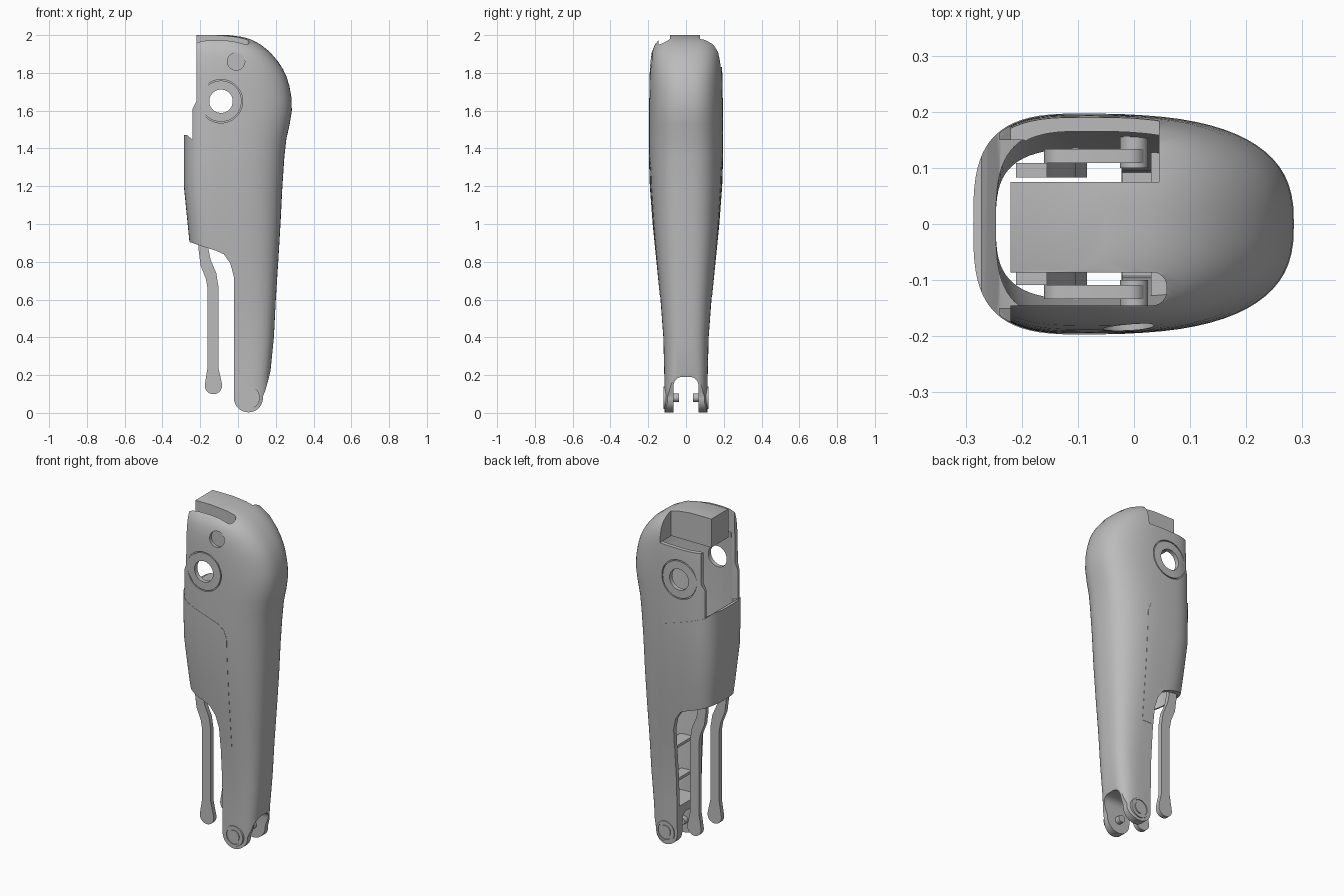
import bpy, bmesh, math
from math import cos, sin, pi, radians
from mathutils import Vector

cube = bpy.data.objects.get("Cube")
if cube:
    bpy.data.objects.remove(cube, do_unlink=True)

grey = bpy.data.materials.new("plain grey")
grey.use_nodes = True
GREY = (0.5, 0.5, 0.5, 1)
grey.diffuse_color = GREY
for node in grey.node_tree.nodes:
    if node.type == 'BSDF_PRINCIPLED':
        node.inputs["Base Color"].default_value = GREY
        node.inputs["Roughness"].default_value = 0.6

# Leg outline by height: z, rear x, half width, x of widest point
ROWS = [(-.05, .16, .113, .03), (.2, .17, .115, .03), (.4, .19, .12, .02),
        (.6, .2, .135, 0), (.8, .213, .155, -.03), (1, .225, .175, -.06),
        (1.2, .235, .19, -.08), (1.35, .245, .195, -.08), (1.45, .256, .196, -.08),
        (1.53, .274, .196, -.08), (1.6, .285, .196, -.08), (1.67, .283, .195, -.08),
        (1.73, .272, .194, -.08), (1.78, .257, .193, -.08), (1.82, .238, .191, -.08),
        (1.86, .212, .188, -.08), (1.91, .17, .181, -.08), (1.95, .12, .165, -.09),
        (1.975, .073, .143, -.11), (1.99, .026, .113, -.13), (2, -.05, .086, -.15)]


def finish(name, bm):
    bmesh.ops.recalc_face_normals(bm, faces=bm.faces)
    mesh = bpy.data.meshes.new(name)
    bm.to_mesh(mesh)
    bm.free()
    mesh.materials.append(grey)
    obj = bpy.data.objects.new(name, mesh)
    bpy.context.collection.objects.link(obj)
    return obj


def section(z):
    for lo, hi in zip(ROWS, ROWS[1:]):
        if z <= hi[0]:
            t = (z - lo[0]) / (hi[0] - lo[0])
            return [a + (b - a) * t for a, b in zip(lo, hi)]
    return ROWS[-1]


def spow(v, n):
    return math.copysign(abs(v) ** (2 / n), v)


def loft(name, heights, inset=0.0, flat_front=None, count=72):
    """Stack of rounded sections, blunt at the front and rounder at the rear."""
    bm = bmesh.new()
    rings = []
    for z in heights:
        _, rear, width, mid = section(z)
        front = flat_front or -.285 + .1 * max(0, 1.2 - z) + inset
        rear_power = 3.2 - .55 * min(1, max(0, z - .2))
        ring = []
        for i in range(count):
            a = 2 * pi * i / count
            back = cos(a) > 0
            n = rear_power if back else 3.2
            reach = rear - inset - mid if back else mid - front
            ring.append(bm.verts.new((mid + reach * spow(cos(a), n),
                                      (width - inset) * spow(sin(a), n), z)))
        rings.append(ring)
    for lower, upper in zip(rings, rings[1:]):
        for i in range(count):
            j = (i + 1) % count
            bm.faces.new((lower[i], lower[j], upper[j], upper[i]))
    bm.faces.new(rings[0])
    bm.faces.new(rings[-1])
    return finish(name, bm)


def prism(name, points, y0, y1):
    """Side profile in x and z, extruded along y."""
    bm = bmesh.new()
    face = bm.faces.new([bm.verts.new((x, y0, z)) for x, z in points])
    moved = bmesh.ops.extrude_face_region(bm, geom=[face])["geom"]
    bmesh.ops.translate(bm, vec=(0, y1 - y0, 0),
                        verts=[v for v in moved if isinstance(v, bmesh.types.BMVert)])
    return finish(name, bm)


def box(name, x, y, z, round_axis=None, radius=.03):
    bm = bmesh.new()
    bmesh.ops.create_cube(bm, size=1)
    for v in bm.verts:
        v.co = Vector([(r[0] + r[1]) / 2 + c * (r[1] - r[0]) for r, c in zip((x, y, z), v.co)])
    if round_axis is not None:
        edges = [e for e in bm.edges
                 if abs((e.verts[0].co - e.verts[1].co).normalized()[round_axis]) > .9]
        bmesh.ops.bevel(bm, geom=edges, offset=radius, segments=6, profile=.5, affect='EDGES')
    return finish(name, bm)


def disc(name, x, z, radius, y0, y1, sides=48):
    return prism(name, arc(x, z, radius, 0, 360 - 360 / sides, sides), y0, y1)


def arc(x, z, radius, start, end, count):
    return [(x + radius * cos(radians(start + (end - start) * i / (count - 1))),
             z + radius * sin(radians(start + (end - start) * i / (count - 1))))
            for i in range(count)]


def combine(obj, tool, operation='DIFFERENCE'):
    mod = obj.modifiers.new("shape", 'BOOLEAN')
    mod.operation, mod.solver, mod.object = operation, 'EXACT', tool
    bpy.context.view_layer.update()
    result = bpy.data.meshes.new_from_object(
        obj.evaluated_get(bpy.context.evaluated_depsgraph_get()))
    obj.modifiers.clear()
    obj.data = result
    bpy.data.objects.remove(tool, do_unlink=True)


def cavity():
    return loft("cavity", [.24 + (1.83 - .24) * i / 24 for i in range(25)], .025, -.246)


# Main shell: rounded leg trimmed to its side profile and hollowed
SEAM = [(-.02, .62), (.055, .62), (.055, 1.28), (.04, 1.33), (0, 1.365), (-.24, 1.445)]
heights = [row[0] for row in ROWS]
shell = loft("leg_shell", heights)
foot_end = arc(.055, .08, .077, 5, -180, 24)
side = SEAM + [(-.24, 1.61), (-.22, 1.65), (-.22, 2.1), (.4, 2.1), (.4, .26),
               (.176, .24), (.162, .18), (.145, .12)] + foot_end
combine(shell, prism("profile", side, -.4, .4), 'INTERSECT')
combine(shell, cavity())
combine(shell, box("front_opening", (-.5, -.195), (-.15, .15), (1.3, 1.83)))
combine(shell, box("right_slot", (-.5, .058), (-.145, -.086), (1.76, 2.2), 2, .025))
combine(shell, box("left_slot", (-.5, .045), (.075, .147), (1.77, 2.2)))
combine(shell, box("left_wall_gap", (-.5, .045), (.075, .4), (1.83, 2.2)))
combine(shell, box("fork_gap", (-.5, .5), (-.066, .066), (-.3, .19), 0, .045))
combine(shell, disc("hip_hole", -.09, 1.65, .062, -.4, .4))
combine(shell, disc("round_recess", -.01, 1.86, .046, -.4, -.172))
for sign in (1, -1):
    # Fine groove around the hip hole
    groove = disc("groove", -.09, 1.65, .115, sign * .183, sign * .3)
    combine(groove, disc("core", -.09, 1.65, .109, sign * .1, sign * .4))
    combine(shell, groove)

# Wraparound cover at the front of the leg, standing slightly proud
cover = loft("front_cover", heights, -.0015)
cover_side = SEAM + [(-.262, 1.465), (-.272, 1.472), (-.4, 1.46), (-.4, .92), (-.25, .903),
                     (-.2, .885), (-.12, .86), (-.075, .84), (-.04, .79), (-.022, .72)]
combine(cover, prism("profile", cover_side, -.4, .4), 'INTERSECT')
combine(cover, cavity())

parts = [shell, cover]

for sign, label in ((1, "left"), (-1, "right")):
    # Ankle bolt with raised rim, and its pin inside the fork
    rim = disc(label + "_ankle_rim", .055, .08, .06, sign * .1, sign * .119)
    combine(rim, disc("bore", .055, .08, .048, sign * .114, sign * .3))
    bolt = disc(label + "_ankle_bolt", .055, .08, .034, sign * .1, sign * .119)
    pin = disc(label + "_ankle_pin", .055, .08, .022, sign * .036, sign * .08)
    # Bent hanging rod with a rounded end
    rod_side = [(-.155, 1.1), (-.155, .86), (-.145, .81), (-.115, .74), (-.104, .67),
                (-.104, .24)]
    rod_side += arc(-.13, .145, .046, 15, -195, 20)
    rod_side += [(-.161, .24), (-.161, .66), (-.17, .71), (-.198, .78), (-.208, .86),
                 (-.21, 1.1)]
    rod = prism(label + "_rod", rod_side, sign * .083, sign * .109)
    # Link holding the rod to the shell
    link = box(label + "_rod_link", (-.16, .02), sorted((sign * .109, sign * .134)),
               (1.03, 1.1), 1, .03)
    hinge = disc(label + "_link_hinge", .0, 1.065, .025, sign * .1, sign * .165)
    parts += [rim, bolt, pin, rod, link, hinge]

# Stiffening ribs inside the leg
for number, z in enumerate((.36, .56, .78)):
    _, rear, width, _ = section(z)
    parts.append(box("rib_%d" % (number + 1), (.03, rear - .09),
                     (.02 - width, width - .02), (z - .008, z + .008)))

bpy.ops.object.select_all(action='DESELECT')
for part in parts:
    part.select_set(True)
bpy.context.view_layer.objects.active = shell
bpy.ops.object.shade_smooth_by_angle(angle=radians(28))
